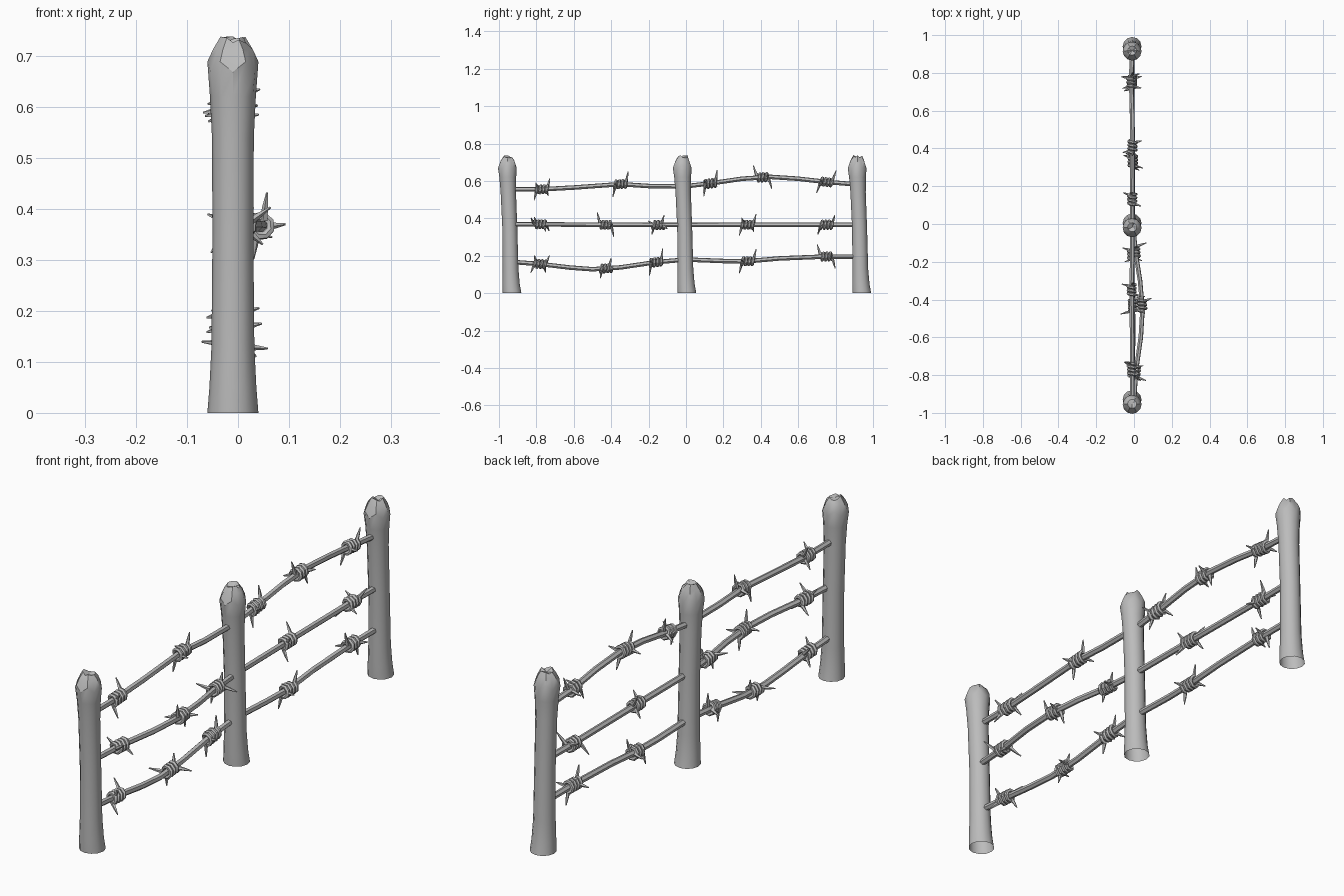
import bpy, bmesh, math, random
from mathutils import Vector

random.seed(4)
cube = bpy.data.objects.get("Cube")
if cube:
    bpy.data.objects.remove(cube)

grey = bpy.data.materials.new("weathered_grey")
grey.use_nodes = True
grey.diffuse_color = (0.5, 0.5, 0.5, 1)
grey.node_tree.nodes["Principled BSDF"].inputs["Base Color"].default_value = (0.5, 0.5, 0.5, 1)


def finish(bm, name, angle):
    bmesh.ops.recalc_face_normals(bm, faces=bm.faces)
    mesh = bpy.data.meshes.new(name)
    bm.to_mesh(mesh)
    bm.free()
    mesh.materials.append(grey)
    ob = bpy.data.objects.new(name, mesh)
    bpy.context.collection.objects.link(ob)
    bpy.ops.object.select_all(action='DESELECT')
    ob.select_set(True)
    bpy.context.view_layer.objects.active = ob
    bpy.ops.object.shade_smooth_by_angle(angle=math.radians(angle))
    return ob


def bridge(bm, a, b):
    n = len(a)
    for i in range(n):
        j = (i + 1) % n
        bm.faces.new((a[i], a[j], b[j], b[i]))


def tube(bm, pts, radii, sides=6):
    """Sweep a round section along a path with a frame that does not twist."""
    last = len(pts) - 1
    prev = rings = None
    for k, p in enumerate(pts):
        t = (pts[min(k + 1, last)] - pts[max(k - 1, 0)]).normalized()
        if prev is None:
            u = t.orthogonal().normalized()
            rings = []
        else:
            u = prev.rotation_difference(t) @ u
        prev, v = t, t.cross(u)
        rings.append([bm.verts.new(p + radii[k] * (math.cos(w) * u + math.sin(w) * v))
                      for w in (math.tau * i / sides for i in range(sides))])
    for a, b in zip(rings, rings[1:]):
        bridge(bm, a, b)
    bm.faces.new(rings[0])
    bm.faces.new(rings[-1])


# Posts: flared open base, narrow waist, scalloped rim and broken tip
SIDES = 12
PROFILE = [(0, .05, 0), (.05, .046, -.005), (.13, .042, -.008), (.35, .04, -.012),
           (.54, .041, -.02), (.62, .045, -.023), (.678, .05, -.025),
           (.712, .037, -.024), (.73, .024, -.022)]


def post(name, y):
    bm = bmesh.new()
    rings = []
    for k, (z, r, lean) in enumerate(PROFILE):
        ring = []
        for i in range(SIDES):
            a = math.tau * i / SIDES
            rr, dz = r, 0
            if k == 6:
                dz = -.010 if i % 2 else .010
            elif k == 7:
                rr += .002 if i % 2 == 0 else -.002
            elif k == 8:
                dz = random.uniform(-.008, .009)
            ring.append(bm.verts.new((rr * math.cos(a), lean + rr * math.sin(a), z + dz)))
        rings.append(ring)
    for a, b in zip(rings, rings[1:]):
        bridge(bm, a, b)
    tip = bm.verts.new((0, -.022, .724))
    for i in range(SIDES):
        bm.faces.new((rings[-1][i], rings[-1][(i + 1) % SIDES], tip))
    ob = finish(bm, name, 32)
    ob.location = (-.01, y, 0)


for name, y in (("front_post", -.93), ("middle_post", .005), ("back_post", .94)):
    post(name, y)


# Barbs: a coil around the wire whose ends flare into spikes
def barb(bm, centre, axis, start):
    e1 = (Vector((1, 0, 0)) - axis * axis.x).normalized()
    e2 = e1.cross(axis)
    if e2.z < 0:
        e2 = -e2

    def radial(a):
        return math.cos(a) * e1 + math.sin(a) * e2

    turns, steps, half = 3.5, 28, .032
    coil = []
    for i in range(steps + 1):
        f = i / steps
        coil.append(centre + axis * half * (2 * f - 1) + .02 * radial(start + math.tau * turns * f))
    tube(bm, coil, [.0085] * len(coil))
    for end in (-1, 1):
        a = start if end < 0 else start + math.tau * turns
        for turn, length, place in ((0, .056, 1), (1.8, .042, .7)):
            d = radial(a + turn)
            base = centre + axis * end * half * place + d * .012
            d = (d + axis * end * .25 + .25 * radial(a + turn + 1.57)).normalized()
            tube(bm, [base, base + d * length * .5, base + d * length], [.0085, .006, .002], 5)


# Wires: path points (x, y, z), then barbs as (y, direction in degrees)
WIRES = {
    "upper": ([(-.01, -.94, .555), (-.01, -.78, .555), (-.01, -.6, .565), (-.012, -.35, .583),
               (-.01, -.2, .573), (-.01, 0, .572), (-.01, .13, .587), (-.008, .3, .612),
               (-.008, .45, .622), (-.01, .6, .612), (-.015, .75, .595), (-.01, .93, .58)],
              [(-.77, -70), (-.35, -110), (.13, -90), (.41, 80), (.75, -110)]),
    "centre": ([(0, -.94, .368), (.01, -.78, .368), (.036, -.6, .367), (.045, -.45, .366),
                (.032, -.3, .366), (.008, -.15, .365), (-.005, 0, .365), (-.008, .33, .366),
                (-.012, .75, .366), (-.01, .93, .366)],
               [(-.78, 20), (-.43, 70), (-.15, 150), (.33, -70), (.75, -140)]),
    "lower": ([(-.01, -.94, .168), (-.008, -.78, .156), (-.005, -.62, .137), (-.005, -.5, .128),
               (-.008, -.35, .138), (-.01, -.16, .166), (-.01, 0, .18), (-.008, .2, .172),
               (-.005, .33, .171), (-.008, .5, .186), (-.01, .75, .196), (-.01, .93, .196)],
              [(-.78, -60), (-.43, 160), (-.16, -100), (.33, -110), (.75, 75)]),
}

for name, (path, barbs) in WIRES.items():
    pts = [Vector(p) for p in path]
    bm = bmesh.new()
    tube(bm, pts, [.0125] * len(pts))
    finish(bm, name + "_wire", 40)
    bm = bmesh.new()
    for y, degrees in barbs:
        a, b = next((p, q) for p, q in zip(pts, pts[1:]) if p.y <= y <= q.y)
        barb(bm, a.lerp(b, (y - a.y) / (b.y - a.y)), (b - a).normalized(), math.radians(degrees))
    finish(bm, name + "_barbs", 40)
